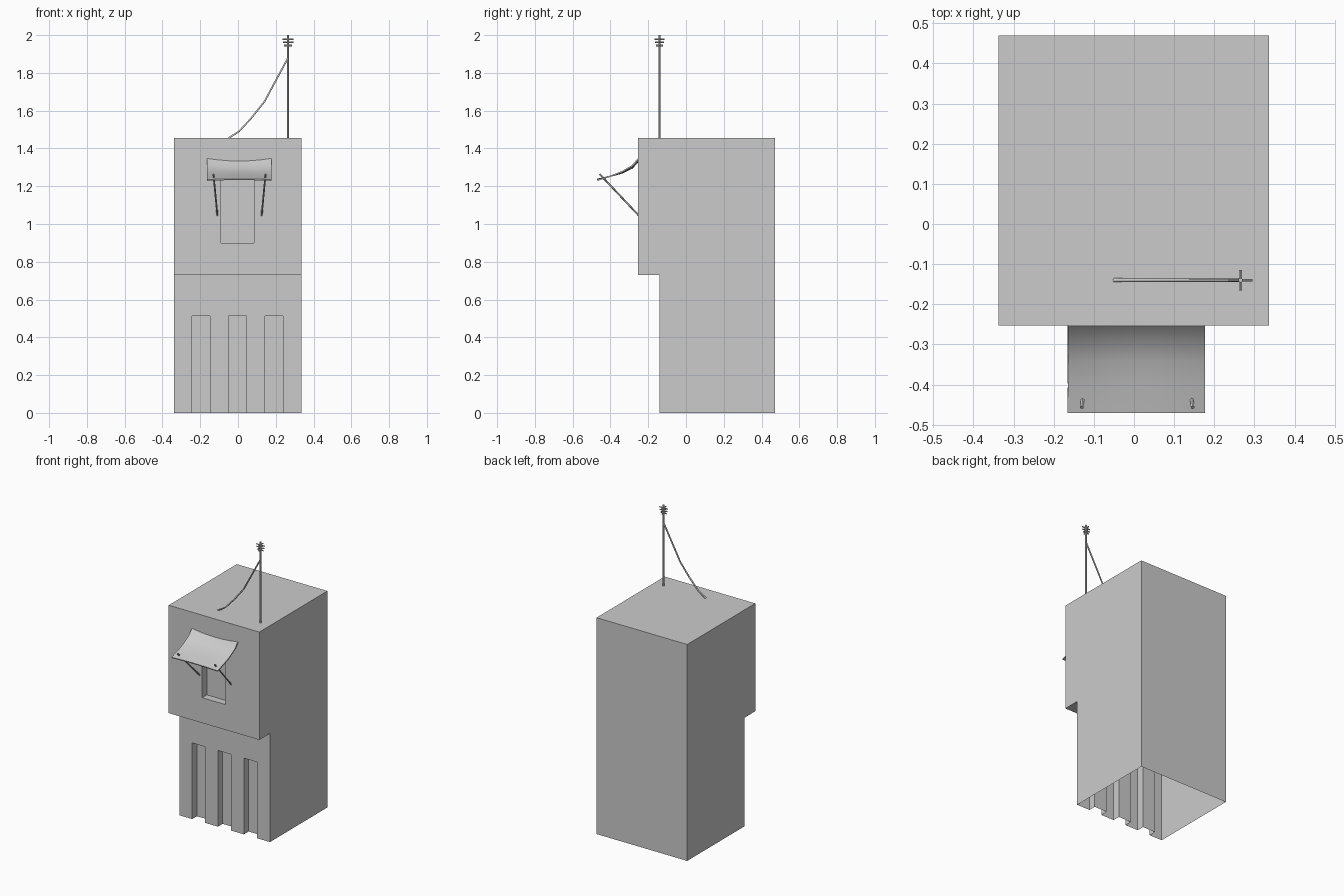
import bpy, bmesh
from mathutils import Vector, Matrix

if "Cube" in bpy.data.objects:
    bpy.data.objects.remove(bpy.data.objects["Cube"])


def finish(name, bm):
    bmesh.ops.recalc_face_normals(bm, faces=bm.faces)
    me = bpy.data.meshes.new(name)
    bm.to_mesh(me)
    bm.free()
    ob = bpy.data.objects.new(name, me)
    bpy.context.collection.objects.link(ob)
    return ob


def box(bm, x0, x1, y0, y1, z0, z1):
    c = Matrix.Translation(((x0 + x1) / 2, (y0 + y1) / 2, (z0 + z1) / 2))
    bmesh.ops.create_cube(bm, size=1, matrix=c @ Matrix.Diagonal((x1 - x0, y1 - y0, z1 - z0, 1)))


def rod(bm, a, b, r, sides=6):
    a, b = Vector(a), Vector(b)
    d = b - a
    m = Matrix.Translation((a + b) / 2) @ d.to_track_quat('Z', 'Y').to_matrix().to_4x4()
    bmesh.ops.create_cone(bm, cap_ends=True, segments=sides, radius1=r, radius2=r,
                          depth=d.length, matrix=m)


# Building block: side profile with an overhanging upper floor
bm = bmesh.new()
profile = [(-0.14, 0), (0.47, 0), (0.47, 1.455), (-0.253, 1.455), (-0.253, 0.73), (-0.14, 0.73)]
face = bm.faces.new([bm.verts.new((-0.338, y, z)) for y, z in profile])
new = bmesh.ops.extrude_face_region(bm, geom=[face])["geom"]
bmesh.ops.translate(bm, vec=(0.674, 0, 0), verts=[v for v in new if isinstance(v, bmesh.types.BMVert)])
building = finish("building", bm)

# Recesses: three ground floor niches and one window
bm = bmesh.new()
for x in (-0.195, -0.003, 0.19):
    box(bm, x - 0.048, x + 0.048, -0.2, -0.09, -0.1, 0.512)
box(bm, -0.09, 0.086, -0.3, -0.203, 0.9, 1.25)
cutter = finish("recess_cutter", bm)
cutter.hide_render = True
mod = building.modifiers.new("recesses", 'BOOLEAN')
mod.operation = 'DIFFERENCE'
mod.solver = 'EXACT'
mod.object = cutter
bpy.context.view_layer.objects.active = building
bpy.ops.object.modifier_apply(modifier=mod.name)
bpy.data.objects.remove(cutter)

# The shell is open underneath
bm = bmesh.new()
bm.from_mesh(building.data)
floor = [f for f in bm.faces if all(abs(v.co.z) < 1e-4 for v in f.verts)]
bmesh.ops.delete(bm, geom=floor, context='FACES')
bm.to_mesh(building.data)
bm.free()

# Awning: sagging cloth sheet
bm = bmesh.new()
curve = [(-0.253, 1.345), (-0.285, 1.308), (-0.34, 1.276), (-0.40, 1.253), (-0.47, 1.232)]
sags = [-0.014, -0.012, -0.006, 0.0, 0.004]
n = 6
rows = []
for (y, z), sag in zip(curve, sags):
    rows.append([bm.verts.new((0.006 + 0.171 * u, y, z + sag * (1 - u * u)))
                 for u in (2 * i / n - 1 for i in range(n + 1))])
for r0, r1 in zip(rows, rows[1:]):
    for i in range(n):
        bm.faces.new((r0[i], r1[i], r1[i + 1], r0[i + 1]))
awning = finish("awning", bm)
mod = awning.modifiers.new("thickness", 'SOLIDIFY')
mod.thickness = 0.007
mod.offset = 0
bpy.context.view_layer.objects.active = awning
bpy.ops.object.modifier_apply(modifier=mod.name)
awning.select_set(True)
bpy.ops.object.shade_smooth_by_angle(angle=0.7)

# Awning poles poking through the cloth
for side, label in ((-1, "left"), (1, "right")):
    bm = bmesh.new()
    rod(bm, (0.008 + side * 0.117, -0.25, 1.045), (0.008 + side * 0.138, -0.457, 1.264), 0.005)
    finish("awning_pole_" + label, bm)

# Antenna mast with small crossed bars
AX, AY = 0.265, -0.14
bm = bmesh.new()
rod(bm, (AX, AY, 1.45), (AX, AY, 2.0), 0.006)
for z, h in ((1.979, 0.03), (1.962, 0.028), (1.945, 0.022)):
    rod(bm, (AX - h, AY, z), (AX + h, AY, z), 0.004)
    rod(bm, (AX, AY - h * 0.85, z), (AX, AY + h * 0.85, z), 0.004)
finish("antenna", bm)

# Slack cable from mast to roof
pts = [(AX, 1.88), (0.14, 1.648), (0.07, 1.56), (0.005, 1.49), (-0.05, 1.455)]
cu = bpy.data.curves.new("antenna_cable", 'CURVE')
cu.dimensions = '3D'
cu.bevel_depth = 0.005
cu.bevel_resolution = 1
cu.use_fill_caps = True
sp = cu.splines.new('POLY')
sp.points.add(len(pts) - 1)
for p, (x, z) in zip(sp.points, pts):
    p.co = (x, AY, z, 1)
bpy.context.collection.objects.link(bpy.data.objects.new("antenna_cable", cu))
